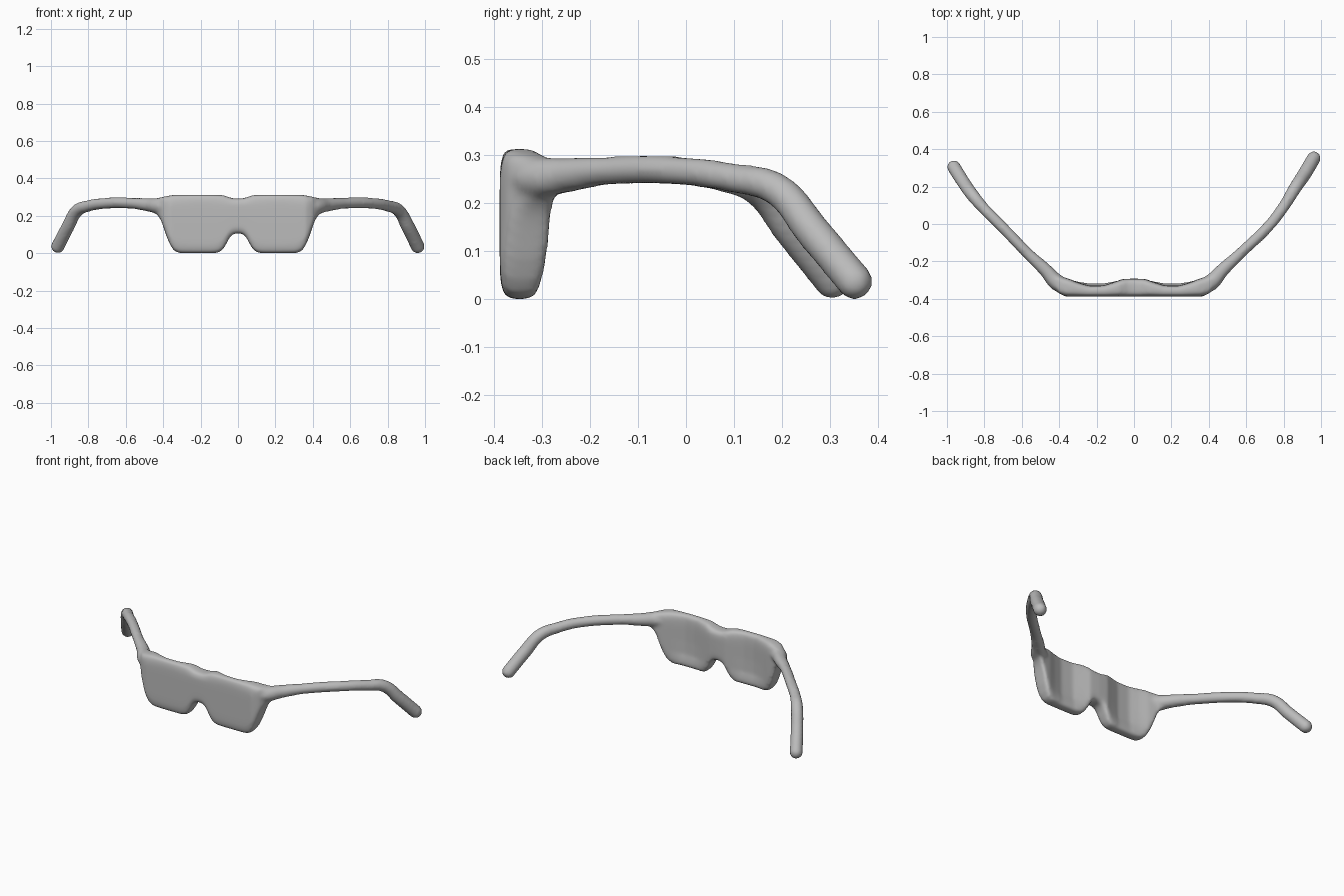
import bpy, bmesh, math
from mathutils import Vector

if "Cube" in bpy.data.objects:
    bpy.data.objects.remove(bpy.data.objects["Cube"])

grey = bpy.data.materials.new("grey_plastic")
grey.diffuse_color = (0.5, 0.5, 0.5, 1)
grey.use_nodes = True
grey.node_tree.nodes["Principled BSDF"].inputs["Base Color"].default_value = grey.diffuse_color


def lerp(table, x):
    """Piecewise linear lookup in a short profile."""
    for (x0, y0), (x1, y1) in zip(table, table[1:]):
        if x <= x1:
            return y0 + (y1 - y0) * max(0, (x - x0) / (x1 - x0))
    return table[-1][1]


# Half profiles of the front, by distance from the middle
BOTTOM = [(0, .107), (.025, .104), (.045, .085), (.06, .055), (.08, .022), (.10, .006), (.125, .0),
          (.31, .0), (.34, .012), (.36, .04), (.38, .085), (.40, .145), (.415, .185), (.44, .215)]
TOP = [(0, .292), (.03, .294), (.08, .311), (.12, .313), (.34, .313), (.39, .304), (.44, .292)]
FRONT = [(0, -.388), (.365, -.388), (.40, -.372), (.44, -.325)]
BACK = [(0, -.292), (.06, -.294), (.10, -.308), (.16, -.328), (.24, -.330), (.30, -.312),
        (.35, -.292), (.40, -.280), (.44, -.265)]


def make_front():
    """Two-lens front: lofted rounded sections with hollowed backs."""
    bm = bmesh.new()
    rings = []
    n, m = 89, 48
    for i in range(n):
        x = -.44 + .88 * i / (n - 1)
        a = abs(x)
        lo, hi, yf, yb = (lerp(t, a) for t in (BOTTOM, TOP, FRONT, BACK))
        ring = []
        for j in range(m):
            t = 2 * math.pi * j / m
            c, s = math.cos(t), math.sin(t)
            z = (lo + hi) / 2 + (hi - lo) / 2 * math.copysign(abs(s) ** .35, s)
            # The hollow fades out towards the lower rim
            fade = min(1, max(0, (z - .0) / .09))
            back = yb if a > .36 else -.296 + (yb + .296) * (.35 + .65 * fade)
            y = (yf + back) / 2 + (back - yf) / 2 * math.copysign(abs(c) ** .5, c)
            ring.append(bm.verts.new((x, y, z)))
        rings.append(ring)
    for r, q in zip(rings, rings[1:]):
        for j in range(m):
            k = (j + 1) % m
            bm.faces.new((r[j], r[k], q[k], q[j]))
    bm.faces.new(rings[0])
    bm.faces.new(rings[-1])
    bmesh.ops.recalc_face_normals(bm, faces=bm.faces)
    mesh = bpy.data.meshes.new("glasses_frame")
    bm.to_mesh(mesh)
    bm.free()
    ob = bpy.data.objects.new("glasses_frame", mesh)
    bpy.context.collection.objects.link(ob)
    return ob


def make_arm(name, pts):
    """Tapering tube along a smooth path, with a rounded tip."""
    cu = bpy.data.curves.new(name, 'CURVE')
    cu.dimensions = '3D'
    cu.bevel_depth = 1
    cu.bevel_resolution = 4
    cu.use_fill_caps = True
    cu.resolution_u = 10
    sp = cu.splines.new('BEZIER')
    sp.bezier_points.add(len(pts) - 1)
    for p, (x, y, z, r) in zip(sp.bezier_points, pts):
        p.co, p.radius = (x, y, z), r
        p.handle_left_type = p.handle_right_type = 'AUTO'
    ob = bpy.data.objects.new(name, cu)
    bpy.context.collection.objects.link(ob)
    bpy.ops.object.select_all(action='DESELECT')
    ob.select_set(True)
    bpy.context.view_layer.objects.active = ob
    bpy.ops.object.convert(target='MESH')
    arm = bpy.context.object
    x, y, z, r = pts[-1]
    bpy.ops.mesh.primitive_uv_sphere_add(radius=r, location=(x, y, z), segments=20, ring_count=12)
    return [arm, bpy.context.object]


# Arms: position and radius along each path; the right one is a little longer
right = [(.37, -.335, .250, .045), (.415, -.31, .252, .045), (.47, -.25, .258, .037), (.56, -.165, .267, .030),
         (.73, .0, .266, .030), (.805, .10, .252, .031), (.86, .19, .228, .035), (.91, .265, .140, .038),
         (.961, .351, .037, .038)]
left = [(-x, y, z, r) for x, y, z, r in right[:4]] + [
    (-.72, .0, .266, .030), (-.80, .08, .253, .031), (-.86, .15, .228, .035),
    (-.91, .22, .140, .036), (-.963, .304, .037, .037)]

frame = make_front()
parts = [frame] + make_arm("right_arm", right) + make_arm("left_arm", left)

# Fuse everything into one soft moulded body
bpy.ops.object.select_all(action='DESELECT')
for ob in parts:
    ob.select_set(True)
bpy.context.view_layer.objects.active = frame
bpy.ops.object.join()
fuse = frame.modifiers.new("fuse", 'REMESH')
fuse.mode = 'VOXEL'
fuse.voxel_size = .009
fuse.use_smooth_shade = True
soft = frame.modifiers.new("soften", 'SMOOTH')
soft.factor = .5
soft.iterations = 8
frame.data.materials.clear()
frame.data.materials.append(grey)
bpy.ops.object.shade_smooth()
